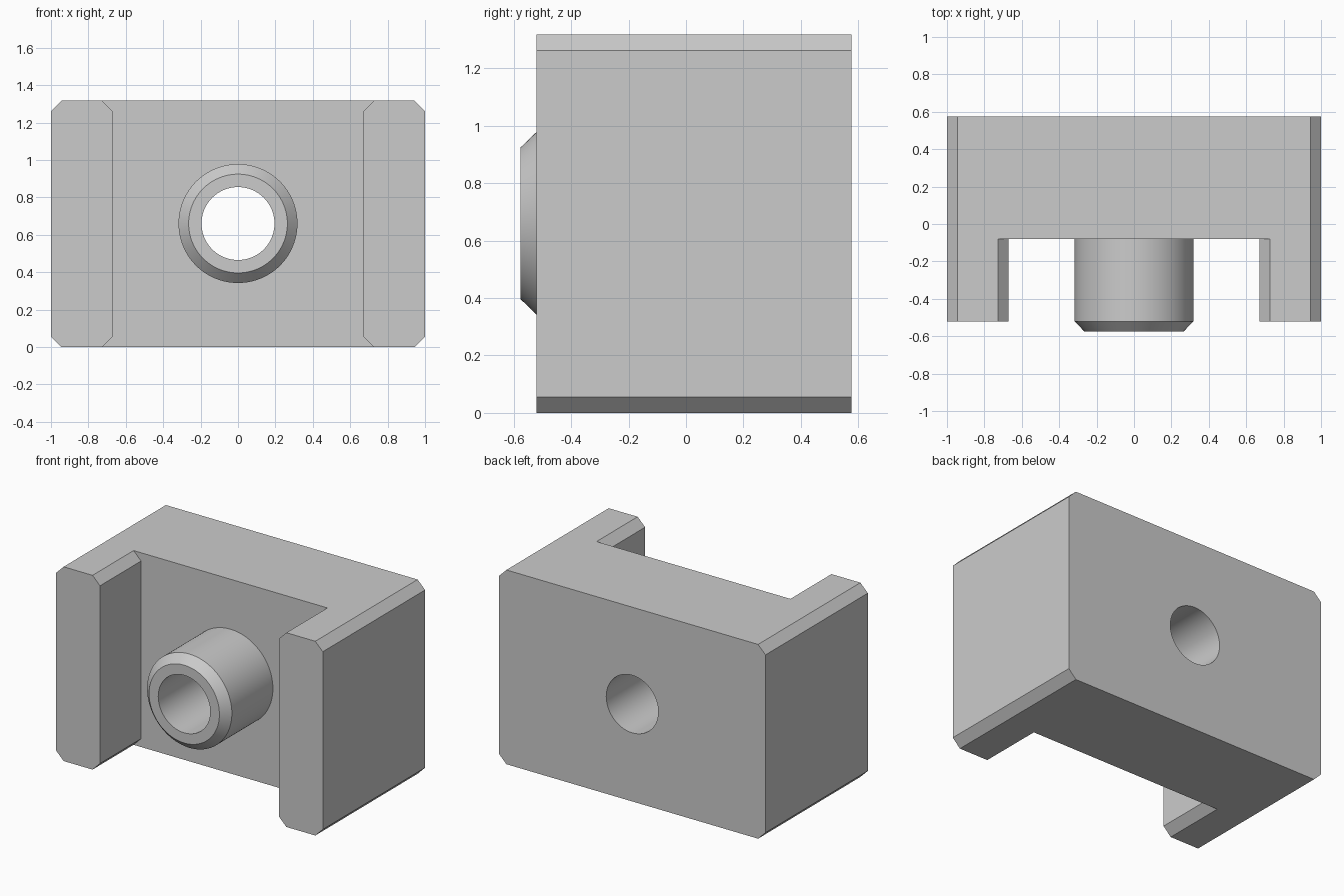
import bpy, bmesh, math

cube = bpy.data.objects.get("Cube")
if cube:
    bpy.data.objects.remove(cube, do_unlink=True)

W, H, C = 1.0, 1.317, 0.056            # half width, height, chamfer
FRONT, POCKET, BACK = -0.52, -0.08, 0.576
BORE_Z = 0.66

grey = bpy.data.materials.new("light grey")
grey.use_nodes = True
colour = (0.6, 0.6, 0.6, 1)
grey.diffuse_color = colour
grey.node_tree.nodes["Principled BSDF"].inputs["Base Color"].default_value = colour


def loft(name, rings):
    """Closed solid through matching rings of points."""
    bm = bmesh.new()
    loops = [[bm.verts.new(p) for p in ring] for ring in rings]
    n = len(loops[0])
    for a, b in zip(loops, loops[1:]):
        for i in range(n):
            j = (i + 1) % n
            bm.faces.new((a[i], a[j], b[j], b[i]))
    bm.faces.new(loops[0])
    bm.faces.new(loops[-1])
    bmesh.ops.recalc_face_normals(bm, faces=bm.faces)
    mesh = bpy.data.meshes.new(name)
    bm.to_mesh(mesh)
    bm.free()
    mesh.materials.append(grey)
    obj = bpy.data.objects.new(name, mesh)
    bpy.context.collection.objects.link(obj)
    return obj


def prism(name, half, y0, y1):
    """Extrude a profile, mirrored across x = 0, along y."""
    profile = half + [(-x, z) for x, z in reversed(half)]
    return loft(name, [[(x, y, z) for x, z in profile] for y in (y0, y1)])


def turned(name, steps, sides=96):
    """Round solid along y from (radius, y) steps."""
    angles = [2 * math.pi * i / sides for i in range(sides)]
    return loft(name, [[(r * math.cos(a), y, BORE_Z + r * math.sin(a))
                        for a in angles] for r, y in steps])


# Chamfered block
body = prism("bracket_body", [(W - C, 0), (W, C), (W, H - C), (W - C, H)], FRONT, BACK)

# Front pocket flares at top and bottom, leaving chamfered arms
arm, extra = 0.671, 0.1
pocket = prism("pocket_cutter",
               [(arm + C + extra, -extra), (arm, C), (arm, H - C),
                (arm + C + extra, H + extra)], FRONT - 0.2, POCKET)
# Keep the flare at 45 degrees beyond the block
for v in pocket.data.vertices:
    if v.co.z < 0 or v.co.z > H:
        v.co.x = math.copysign(arm + C + extra, v.co.x)

# Hollow boss and through bore
boss = turned("boss", [(0.264, -0.576), (0.318, FRONT), (0.318, 0.1)])
bore = turned("bore_cutter", [(0.195, -0.8), (0.195, 0.8)])

bpy.context.view_layer.objects.active = body
for tool, mode in ((pocket, "DIFFERENCE"), (boss, "UNION"), (bore, "DIFFERENCE")):
    tool.hide_render = True
    mod = body.modifiers.new(tool.name, "BOOLEAN")
    mod.operation, mod.object, mod.solver = mode, tool, "EXACT"
    bpy.ops.object.modifier_apply(modifier=mod.name)
    bpy.data.objects.remove(tool, do_unlink=True)

# Smooth round walls, crisp chamfers
bpy.ops.object.select_all(action="DESELECT")
body.select_set(True)
bpy.ops.object.shade_smooth_by_angle(angle=math.radians(30))
